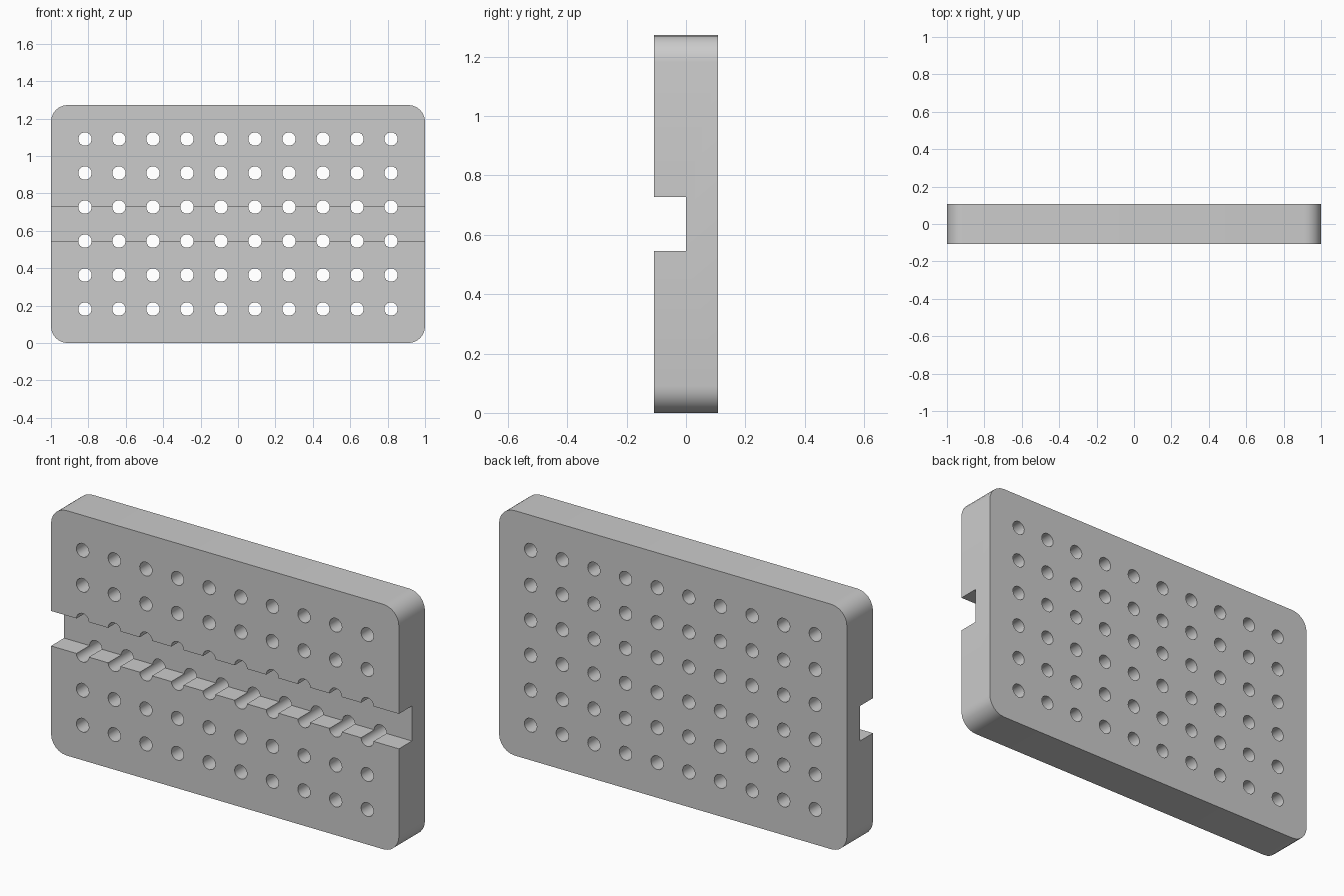
import bpy, bmesh
from math import pi, sin, cos
from mathutils import Matrix, Vector

if "Cube" in bpy.data.objects:
    bpy.data.objects.remove(bpy.data.objects["Cube"])

PITCH = 2 / 11
HEIGHT = 7 * PITCH
HALF_DEPTH = 0.107
CORNER = 0.09
HOLE_R = 0.036


def make_object(name, bm):
    bmesh.ops.recalc_face_normals(bm, faces=bm.faces)
    mesh = bpy.data.meshes.new(name)
    bm.to_mesh(mesh)
    bm.free()
    obj = bpy.data.objects.new(name, mesh)
    bpy.context.collection.objects.link(obj)
    return obj


# Rounded rectangular plate, extruded through its depth
bm = bmesh.new()
outline = []
steps = 6
centres = [(1 - CORNER, HEIGHT - CORNER), (CORNER - 1, HEIGHT - CORNER),
           (CORNER - 1, CORNER), (1 - CORNER, CORNER)]
for quarter, (cx, cz) in enumerate(centres):
    for i in range(steps + 1):
        a = (quarter + i / steps) * pi / 2
        outline.append(bm.verts.new((cx + CORNER * cos(a), -HALF_DEPTH,
                                     cz + CORNER * sin(a))))
face = bm.faces.new(outline)
ext = bmesh.ops.extrude_face_region(bm, geom=[face])
bmesh.ops.translate(bm, vec=Vector((0, 2 * HALF_DEPTH, 0)),
                    verts=[v for v in ext["geom"] if isinstance(v, bmesh.types.BMVert)])
plate = make_object("perforated_plate", bm)

# Horizontal channel across the front, between the third and fourth rows
bm = bmesh.new()
bmesh.ops.create_cube(bm, size=1, matrix=Matrix.Translation((0, -0.15, 3.5 * PITCH))
                      @ Matrix.Diagonal((2.4, 0.3, PITCH, 1)))
channel = make_object("channel_cutter", bm)

# Grid of ten by six through holes
bm = bmesh.new()
for col in range(10):
    for row in range(6):
        place = Matrix.Translation(((col - 4.5) * PITCH, 0, (row + 1) * PITCH))
        bmesh.ops.create_cone(bm, cap_ends=True, segments=14, radius1=HOLE_R,
                              radius2=HOLE_R, depth=0.5,
                              matrix=place @ Matrix.Rotation(pi / 2, 4, 'X')
                              @ Matrix.Rotation(0.1, 4, 'Z'))
holes = make_object("hole_cutter", bm)

# Cut the channel first, then the holes
for cutter in (channel, holes):
    cutter.hide_render = True
    mod = plate.modifiers.new(cutter.name, 'BOOLEAN')
    mod.operation = 'DIFFERENCE'
    mod.solver = 'EXACT'
    mod.object = cutter
    bpy.ops.object.select_all(action='DESELECT')
    bpy.context.view_layer.objects.active = plate
    plate.select_set(True)
    bpy.ops.object.modifier_apply(modifier=mod.name)
    bpy.data.objects.remove(cutter)

bpy.ops.object.shade_smooth_by_angle(angle=pi / 6)
